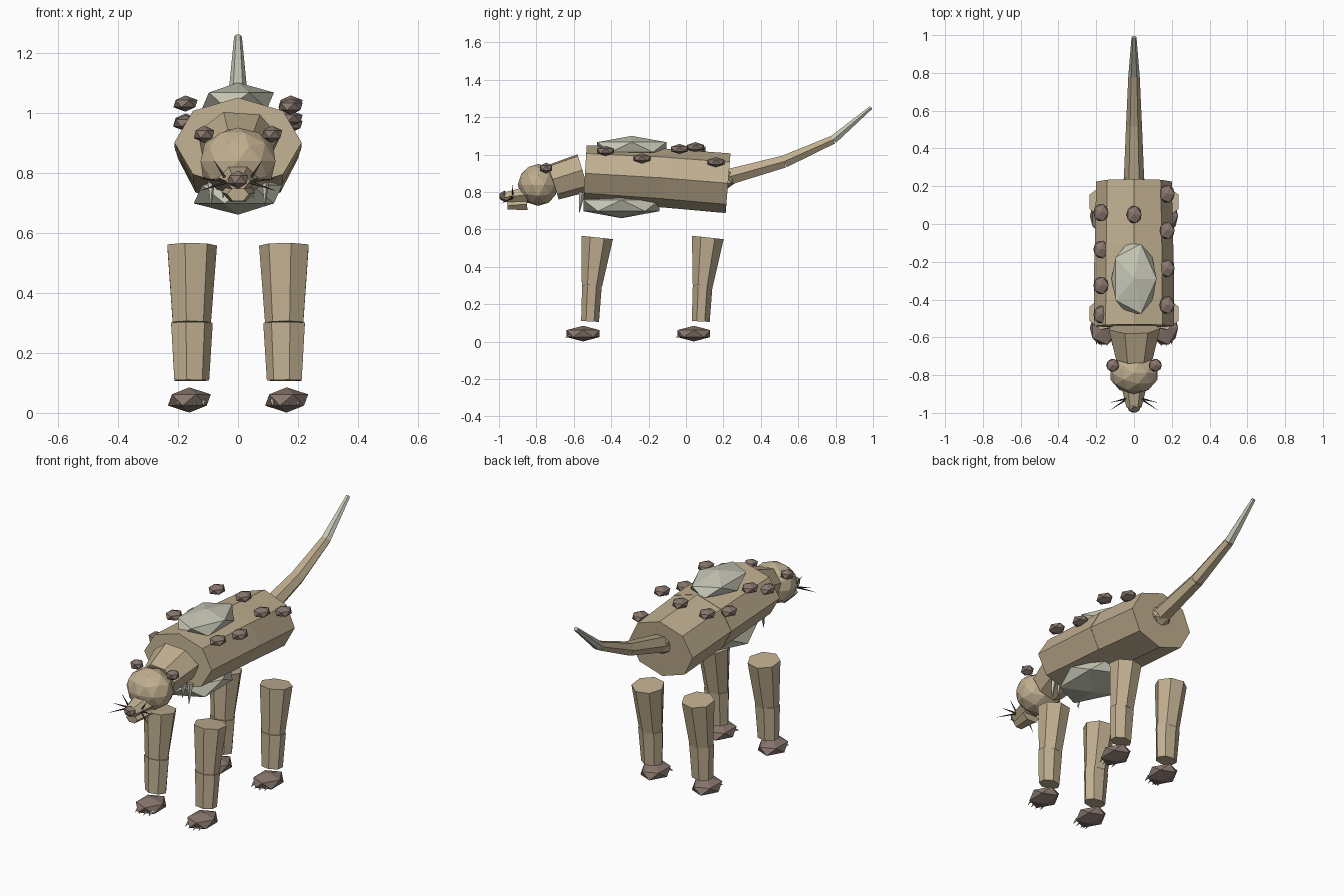
import bpy, bmesh, math
from mathutils import Vector, Matrix

cube = bpy.data.objects.get("Cube")
if cube:
    bpy.data.objects.remove(cube, do_unlink=True)


def material(name, rgb):
    m = bpy.data.materials.new(name)
    m.use_nodes = True
    m.diffuse_color = (*rgb, 1)
    m.node_tree.nodes["Principled BSDF"].inputs["Base Color"].default_value = (*rgb, 1)
    return m


TAN = material("tan_hide", (0.53, 0.43, 0.28))
BROWN = material("brown_skin", (0.25, 0.185, 0.155))
PALE = material("pale_bone", (0.57, 0.57, 0.47))
DARK = material("dark_whisker", (0.06, 0.05, 0.045))


def finish(name, bm, mat):
    bmesh.ops.recalc_face_normals(bm, faces=bm.faces)
    mesh = bpy.data.meshes.new(name)
    bm.to_mesh(mesh)
    bm.free()
    mesh.materials.append(mat)
    obj = bpy.data.objects.new(name, mesh)
    bpy.context.collection.objects.link(obj)
    return obj


def ball(name, mat, centre, size, detail=1):
    """Faceted ellipsoid."""
    bm = bmesh.new()
    place = Matrix.Translation(centre) @ Matrix.Diagonal((*size, 1))
    bmesh.ops.create_icosphere(bm, subdivisions=detail, radius=1, matrix=place)
    return finish(name, bm, mat)


def loft(name, mat, rings, sides=7, phase=0.0):
    """Capped tube through rings of (centre, half width, half height)."""
    bm = bmesh.new()
    pts = [Vector(r[0]) for r in rings]
    loops = []
    for i, (_, ru, rv) in enumerate(rings):
        d = (pts[min(i + 1, len(pts) - 1)] - pts[max(i - 1, 0)]).normalized()
        side = Vector((1, 0, 0)) if abs(d.x) < 0.5 else Vector((0, 1, 0))
        v = d.cross(side).normalized()
        u = v.cross(d)
        if v.z < 0:
            v = -v
        loop = []
        for k in range(sides):
            a = phase + math.tau * k / sides
            loop.append(bm.verts.new(pts[i] + u * ru * math.cos(a) + v * rv * math.sin(a)))
        loops.append(loop)
    for a, b in zip(loops, loops[1:]):
        for k in range(sides):
            n = (k + 1) % sides
            bm.faces.new((a[k], a[n], b[n], b[k]))
    bm.faces.new(loops[0])
    bm.faces.new(loops[-1])
    return finish(name, bm, mat)


def spike(name, mat, base, tip, r):
    return loft(name, mat, [(base, r, r), (tip, r * 0.08, r * 0.08)], 5)


UP = math.pi / 2

# Body, neck and shell plates
loft("chest", TAN, [((0, -0.54, 0.9), 0.212, 0.15), ((0, -0.11, 0.875), 0.21, 0.158)], 8)
loft("rump", TAN, [((0, -0.12, 0.875), 0.208, 0.157), ((0, 0.225, 0.847), 0.2, 0.16)], 8)
loft("neck", TAN, [((0, -0.55, 0.905), 0.14, 0.108), ((0, -0.71, 0.855), 0.1, 0.1)], 7, UP + 0.35)
ball("back_plate", PALE, (0, -0.29, 1.04), (0.134, 0.217, 0.06))
ball("belly_plate", PALE, (0, -0.345, 0.728), (0.165, 0.24, 0.068))

# Head, snout and jaw
ball("head", TAN, (0, -0.79, 0.838), (0.131, 0.11, 0.112), 2)
loft("snout", TAN, [((0, -0.85, 0.785), 0.07, 0.05), ((0, -0.97, 0.772), 0.04, 0.03)], 6)
loft("jaw", TAN, [((0, -0.85, 0.735), 0.055, 0.035), ((0, -0.955, 0.728), 0.036, 0.026)], 6)
ball("nose", BROWN, (0, -0.972, 0.777), (0.038, 0.03, 0.03))

# Tail, with a pale last segment
joints = [((0, 0.19, 0.87), 0.056, 0.05), ((0, 0.525, 0.963), 0.042, 0.038),
          ((0, 0.787, 1.08), 0.03, 0.026), ((0, 0.99, 1.252), 0.013, 0.011)]
ball("tail_root", TAN, (0, 0.21, 0.875), (0.075, 0.06, 0.065))
for i in range(3):
    loft(f"tail_segment_{i + 1}", PALE if i == 2 else TAN, joints[i:i + 2], 6)

# Paired parts
for s, label in ((1, "left"), (-1, "right")):
    ball(f"{label}_ear", BROWN, (s * 0.113, -0.748, 0.928), (0.038, 0.038, 0.029))

    for i, (dy, dz) in enumerate(((0.0, 0.07), (-0.015, 0.01), (-0.055, -0.03))):
        spike(f"{label}_whisker_{i + 1}", DARK, (s * 0.035, -0.925, 0.77),
              (s * (0.08 + 0.045 * (i > 0)), -0.93 + dy, 0.77 + dz), 0.006)
    for x, low in ((0.09, 0.69), (0.05, 0.715)):
        spike(f"{label}_throat_spike", PALE, (s * x, -0.555, 0.8), (s * x, -0.57, low), 0.018)

    # Legs: upper, lower, paw and claws
    inward = math.pi if s > 0 else 0
    for end, y in (("front", 0.0), ("hind", 0.592)):
        x = s * 0.157
        knee = (x, y - 0.503, 0.3)
        loft(f"{label}_{end}_upper_leg", TAN,
             [((x, y - 0.475, 0.557), 0.087, 0.087), (knee, 0.067, 0.056)], 7, inward)
        loft(f"{label}_{end}_lower_leg", TAN,
             [(knee, 0.073, 0.054), ((x, y - 0.513, 0.108), 0.061, 0.049)], 7, inward)
        ball(f"{label}_{end}_paw", BROWN, (s * 0.162, y - 0.55, 0.043), (0.08, 0.103, 0.042))
        for dx in (-0.042, -0.014, 0.014, 0.042):
            spike(f"{label}_{end}_claw", PALE, (x + dx, y - 0.605, 0.04),
                  (x + dx, y - 0.652 + abs(dx) * 0.3, 0.022), 0.009)

# Bumps along both flanks and the spine
bumps = [(0.175, -0.43, 1.02), (0.175, -0.235, 0.98), (0.175, -0.035, 1.03), (0.175, 0.16, 0.96),
         (-0.175, -0.48, 0.965), (-0.175, -0.325, 1.03), (-0.175, -0.135, 0.97),
         (-0.175, 0.06, 1.03), (0, 0.05, 1.04)]
for p in bumps:
    ball("back_bump", BROWN, p, (0.045, 0.053, 0.027))
